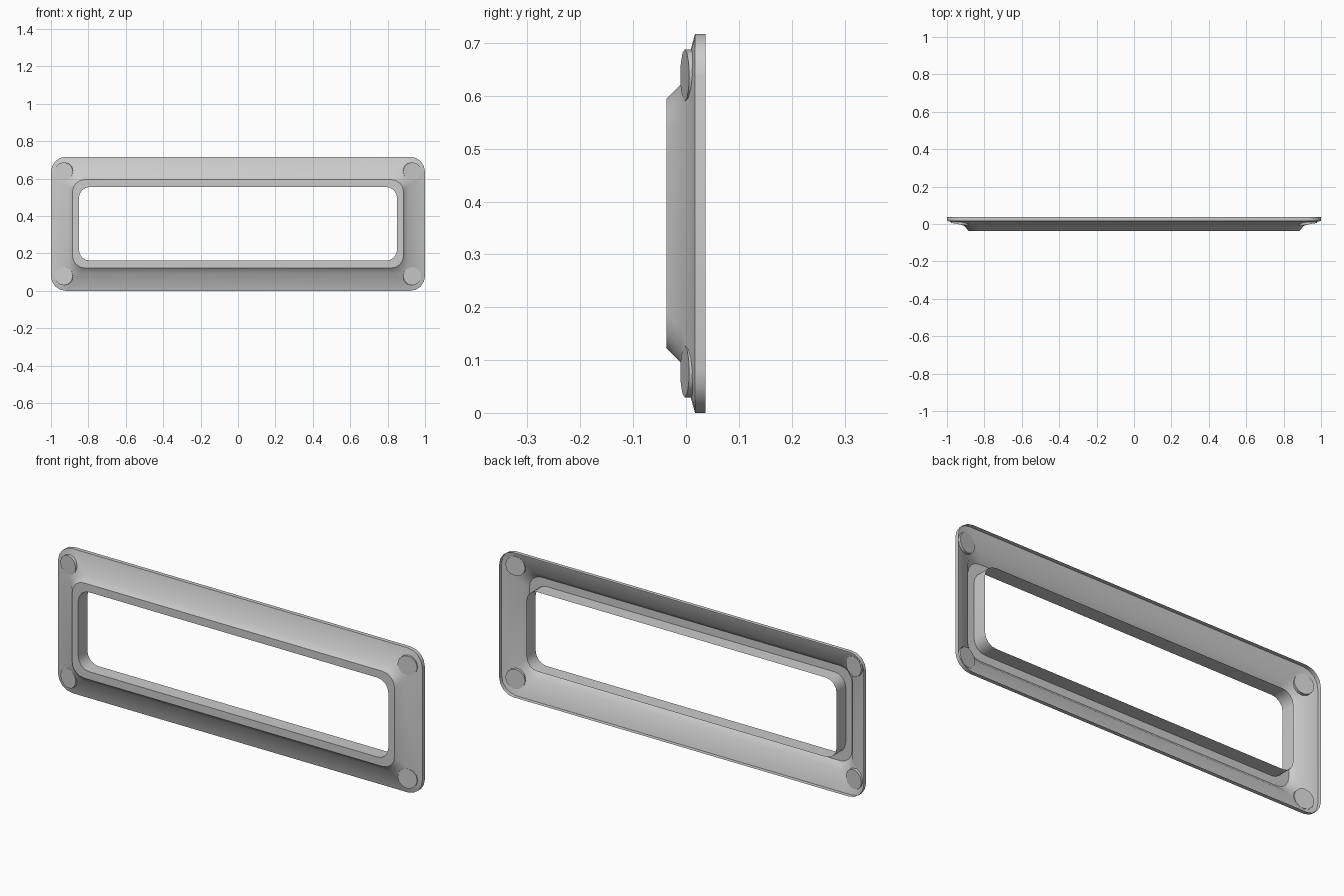
import bpy, bmesh, math
from mathutils import Matrix

if "Cube" in bpy.data.objects:
    bpy.data.objects.remove(bpy.data.objects["Cube"])

CZ = 0.3585  # mid height of the frame


def finish(bm, name, angle):
    bmesh.ops.recalc_face_normals(bm, faces=bm.faces)
    me = bpy.data.meshes.new(name)
    bm.to_mesh(me)
    bm.free()
    ob = bpy.data.objects.new(name, me)
    bpy.context.collection.objects.link(ob)
    bpy.ops.object.select_all(action='DESELECT')
    ob.select_set(True)
    bpy.context.view_layer.objects.active = ob
    bpy.ops.object.shade_smooth_by_angle(angle=math.radians(angle))
    return ob


def rounded_rect(bm, hx, hz, r, y, seg=4):
    loop = []
    for k, (sx, sz) in enumerate([(1, 1), (-1, 1), (-1, -1), (1, -1)]):
        for i in range(seg + 1):
            a = math.pi / 2 * (k + i / seg)
            loop.append(bm.verts.new((sx * (hx - r) + r * math.cos(a), y,
                                      CZ + sz * (hz - r) + r * math.sin(a))))
    return loop


# Pressed sheet frame: half width, half height, corner radius, depth
SECTIONS = [
    (1.000, 0.3585, 0.080, 0.037),   # back of outer rim
    (1.000, 0.3585, 0.080, 0.017),   # front of outer rim
    (0.908, 0.2640, 0.065, -0.009),  # foot of the raised lip
    (0.885, 0.2360, 0.065, -0.037),  # lip outer edge
    (0.851, 0.1970, 0.060, -0.037),  # lip inner edge
    (0.851, 0.1970, 0.060, 0.035),   # back of the opening flange
]
bm = bmesh.new()
loops = [rounded_rect(bm, *s) for s in SECTIONS]
for a, b in zip(loops, loops[1:]):
    n = len(a)
    for i in range(n):
        j = (i + 1) % n
        bm.faces.new((a[i], a[j], b[j], b[i]))
finish(bm, "frame_sheet", 36)

# Tilted round studs at the four corners
for sx, side in ((-1, "left"), (1, "right")):
    for sz, level in ((-1, "lower"), (1, "upper")):
        bm = bmesh.new()
        bmesh.ops.create_cone(bm, cap_ends=True, segments=12,
                              radius1=0.049, radius2=0.049, depth=0.015)
        m = (Matrix.Translation((sx * 0.93, 0.005, CZ + sz * 0.28))
             @ Matrix.Rotation(sx * math.radians(10), 4, 'Z')
             @ Matrix.Rotation(math.radians(90), 4, 'X'))
        bmesh.ops.transform(bm, matrix=m, verts=bm.verts)
        finish(bm, f"corner_stud_{level}_{side}", 35)
